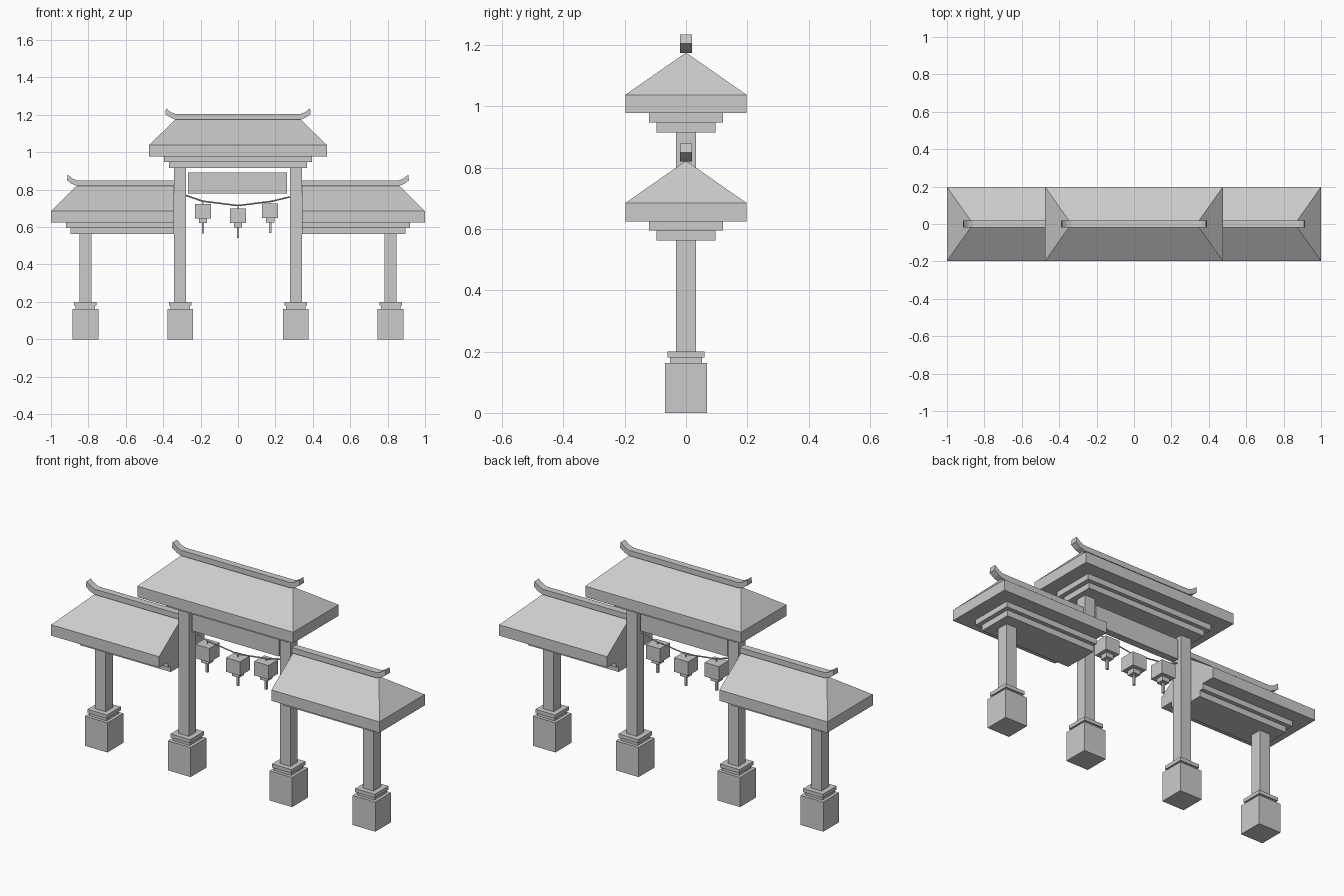
import bpy
import bmesh
from mathutils import Vector

cube = bpy.data.objects.get("Cube")
if cube:
    bpy.data.objects.remove(cube, do_unlink=True)

# One plain stone colour
stone = bpy.data.materials.new("stone_grey")
stone.use_nodes = True
GREY = (0.6, 0.6, 0.6, 1)
stone.diffuse_color = GREY
stone.node_tree.nodes["Principled BSDF"].inputs["Base Color"].default_value = GREY


def finish(name, bm):
    bmesh.ops.recalc_face_normals(bm, faces=bm.faces)
    mesh = bpy.data.meshes.new(name)
    bm.to_mesh(mesh)
    bm.free()
    mesh.materials.append(stone)
    obj = bpy.data.objects.new(name, mesh)
    bpy.context.collection.objects.link(obj)
    return obj


def box(name, xa, xb, hy, za, zb):
    bm = bmesh.new()
    bmesh.ops.create_cube(bm, size=1)
    for v in bm.verts:
        v.co = Vector(((xa + xb) / 2 + v.co.x * abs(xb - xa),
                       v.co.y * 2 * hy,
                       (za + zb) / 2 + v.co.z * (zb - za)))
    return finish(name, bm)


def post_box(name, x, half, za, zb):
    return box(name, x - half, x + half, half, za, zb)


def extrude_profile(name, points, hy):
    """Extrude an x-z outline through the depth."""
    bm = bmesh.new()
    face = bm.faces.new([bm.verts.new((x, -hy, z)) for x, z in points])
    result = bmesh.ops.extrude_face_region(bm, geom=[face])
    moved = [g for g in result["geom"] if isinstance(g, bmesh.types.BMVert)]
    bmesh.ops.translate(bm, verts=moved, vec=(0, 2 * hy, 0))
    return finish(name, bm)


def roof(name, xa, xb, ridge_a, ridge_b, z):
    """Eave slab with two slopes; an end is hipped when its ridge is short."""
    bm = bmesh.new()
    hy = 0.198
    corners = [(xa, -hy), (xb, -hy), (xb, hy), (xa, hy)]
    low = [bm.verts.new((x, y, z)) for x, y in corners]
    high = [bm.verts.new((x, y, z + 0.06)) for x, y in corners]
    ra = bm.verts.new((ridge_a, 0, z + 0.198))
    rb = bm.verts.new((ridge_b, 0, z + 0.198))
    bm.faces.new(low)
    for i in range(4):
        j = (i + 1) % 4
        bm.faces.new((low[i], low[j], high[j], high[i]))
    bm.faces.new((high[0], high[1], rb, ra))
    bm.faces.new((high[2], high[3], ra, rb))
    bm.faces.new((high[1], high[2], rb))
    bm.faces.new((high[3], high[0], ra))
    return finish(name, bm)


def curl(x, z, s):
    """Outline of an upturned ridge end, from its underside to its top."""
    steps = [(0, 0), (0.028, 0.011), (0.054, 0.03),
             (0.05, 0.06), (0.025, 0.04), (0, 0.03)]
    return [(x + s * dx, z + dz) for dx, dz in steps]


# Middle roof, stepped eaves and ridge
roof("middle_roof", -0.475, 0.475, -0.335, 0.335, 0.978)
box("middle_upper_eave_step", -0.396, 0.396, 0.12, 0.947, 0.978)
box("middle_lower_eave_step", -0.37, 0.37, 0.097, 0.915, 0.947)
extrude_profile("middle_ridge",
                curl(0.335, 1.175, 1) + curl(-0.335, 1.175, -1)[::-1], 0.019)

# Side bays, mirrored left and right
INNER = 0.342
for side, s in (("left", 1), ("right", -1)):
    roof(side + "_roof", s * INNER, s * 1.0, s * INNER, s * 0.86, 0.625)
    box(side + "_upper_eave_step", s * INNER, s * 0.92, 0.12, 0.595, 0.625)
    box(side + "_lower_eave_step", s * INNER, s * 0.896, 0.097, 0.562, 0.595)
    extrude_profile(side + "_ridge",
                    [(s * INNER, 0.85), (s * INNER, 0.82)]
                    + curl(s * 0.86, 0.82, s), 0.019)
    # Pillars on plinths with a two-step collar
    for place, x, top in (("inner", 0.309, 0.915), ("outer", 0.816, 0.562)):
        name = side + "_" + place
        post_box(name + "_pillar", s * x, 0.032, 0.2, top)
        post_box(name + "_plinth", s * x, 0.069, 0, 0.163)
        post_box(name + "_lower_collar", s * x, 0.052, 0.163, 0.18)
        post_box(name + "_upper_collar", s * x, 0.06, 0.18, 0.2)

# Plain name board between the inner pillars
box("board", -0.267, 0.263, 0.02, 0.78, 0.892)

# Hanging rope
rope_curve = bpy.data.curves.new("rope", "CURVE")
rope_curve.dimensions = "3D"
rope_curve.bevel_depth = 0.004
rope_curve.bevel_resolution = 0
rope_curve.use_fill_caps = True
spline = rope_curve.splines.new("POLY")
path = [(-0.28, 0.77), (-0.19, 0.739), (0, 0.715), (0.18, 0.738), (0.28, 0.762)]
spline.points.add(len(path) - 1)
for point, (x, z) in zip(spline.points, path):
    point.co = (x, 0, z, 1)
rope_curve.materials.append(stone)
bpy.context.collection.objects.link(bpy.data.objects.new("rope", rope_curve))

# Lanterns: body, neck, tassel and a thin hook
for place, x, top in (("right", -0.187, 0.724), ("middle", 0, 0.7),
                      ("left", 0.172, 0.726)):
    name = place + "_lantern"
    post_box(name + "_hook", x, 0.002, top, top + 0.015)
    post_box(name + "_body", x, 0.043, top - 0.077, top)
    post_box(name + "_neck", x, 0.022, top - 0.102, top - 0.077)
    post_box(name + "_tassel", x, 0.006, top - 0.158, top - 0.102)
